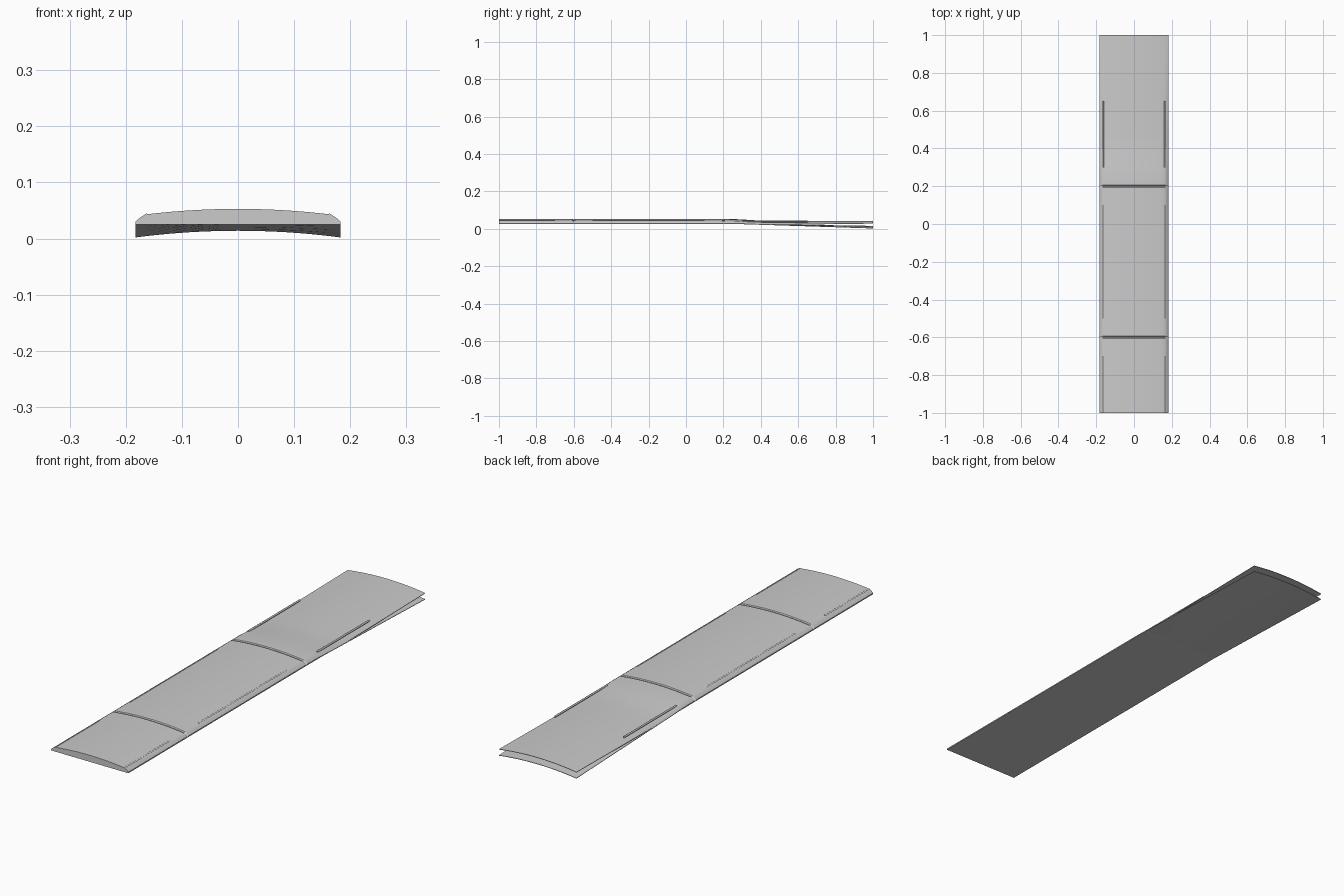
import bpy, bmesh, math

if "Cube" in bpy.data.objects:
    bpy.data.objects.remove(bpy.data.objects["Cube"])

W = 0.183
# half cross-section x positions, mirrored over the width
HALF = [0.0, 0.03, 0.06, 0.09, 0.12, 0.145, 0.165, 0.172, 0.178, W]
XS = [-x for x in reversed(HALF[1:])] + HALF


def arch(x, mid, edge):
    return mid - (mid - edge) * (x / W) ** 2


def body_top(x):
    a = abs(x)
    if a <= 0.165:
        return 0.053 - 0.010 * (a / 0.165) ** 2
    return 0.043 - 0.013 * ((a - 0.165) / 0.018) ** 1.3


def ease(y, a, b):
    t = min(max((y - a) / (b - a), 0), 1)
    return t * t * (3 - 2 * t)


def loft(name, ys, top, bottom):
    """Solid with an upper and a lower height function, lofted along y."""
    bm = bmesh.new()
    rings = []
    for y in ys:
        r = [bm.verts.new((x, y, top(x, y))) for x in XS]
        r += [bm.verts.new((x, y, bottom(x, y))) for x in reversed(XS)]
        rings.append(r)
    n = len(rings[0])
    for a, b in zip(rings, rings[1:]):
        for i in range(n):
            j = (i + 1) % n
            bm.faces.new((a[i], a[j], b[j], b[i]))
    bm.faces.new(rings[0])
    bm.faces.new(rings[-1])
    bmesh.ops.recalc_face_normals(bm, faces=bm.faces)
    me = bpy.data.meshes.new(name)
    bm.to_mesh(me)
    bm.free()
    ob = bpy.data.objects.new(name, me)
    bpy.context.collection.objects.link(ob)
    bpy.context.view_layer.objects.active = ob
    ob.select_set(True)
    bpy.ops.object.shade_smooth_by_angle(angle=math.radians(25))
    ob.select_set(False)
    return ob


GROOVES = (-0.6, 0.2)
SPLIT = 0.3


def upper_top(x, y):
    t = ease(y, 0.22, 0.45)
    s = min(max((y - 0.22) / 0.78, 0), 1)
    z = body_top(x) * (1 - s) + arch(x, 0.053, 0.040) * s - 0.010 * t
    if any(abs(y - g) < 0.003 for g in GROOVES):
        z -= 0.003
    return z


def upper_bottom(x, y):
    t = min(max((y - SPLIT) / 0.3, 0), 1)
    return 0.025 * (1 - t) + (upper_top(x, y) - 0.002) * t


def lower_bottom(x, y):
    t = min(max((y - SPLIT) / 0.7, 0), 1)
    return 0.025 * (1 - t) + arch(x, 0.014, 0.002) * t if t else 0.025


def lower_top(x, y):
    return lower_bottom(x, y) + 0.002


# main slab, running into the thin upper blade at the rear
ys = {-1, 1, 0.22, 0.26, 0.3, 0.34, 0.38, 0.42, 0.46, 0.53, 0.6, 0.8}
for g in GROOVES:
    ys |= {g - 0.006, g - 0.002, g + 0.002, g + 0.006}
loft("slab_and_upper_blade", sorted(ys), upper_top, upper_bottom)

# lower blade bending down from the underside
loft("lower_blade", [SPLIT, 0.4, 0.6, 0.8, 1], lower_top, lower_bottom)

# thin rods along both upper edges
for side, label in ((-1, "left"), (1, "right")):
    for i, (a, b) in enumerate(((-1, -0.7), (-0.5, 0.1), (0.3, 0.65))):
        bpy.ops.mesh.primitive_cylinder_add(
            vertices=12, radius=0.004, depth=b - a,
            location=(side * 0.163, (a + b) / 2, 0.0405),
            rotation=(math.pi / 2, 0, 0))
        rod = bpy.context.object
        rod.name = f"edge_rod_{label}_{i + 1}"
        bpy.ops.object.shade_smooth_by_angle(angle=math.radians(40))
